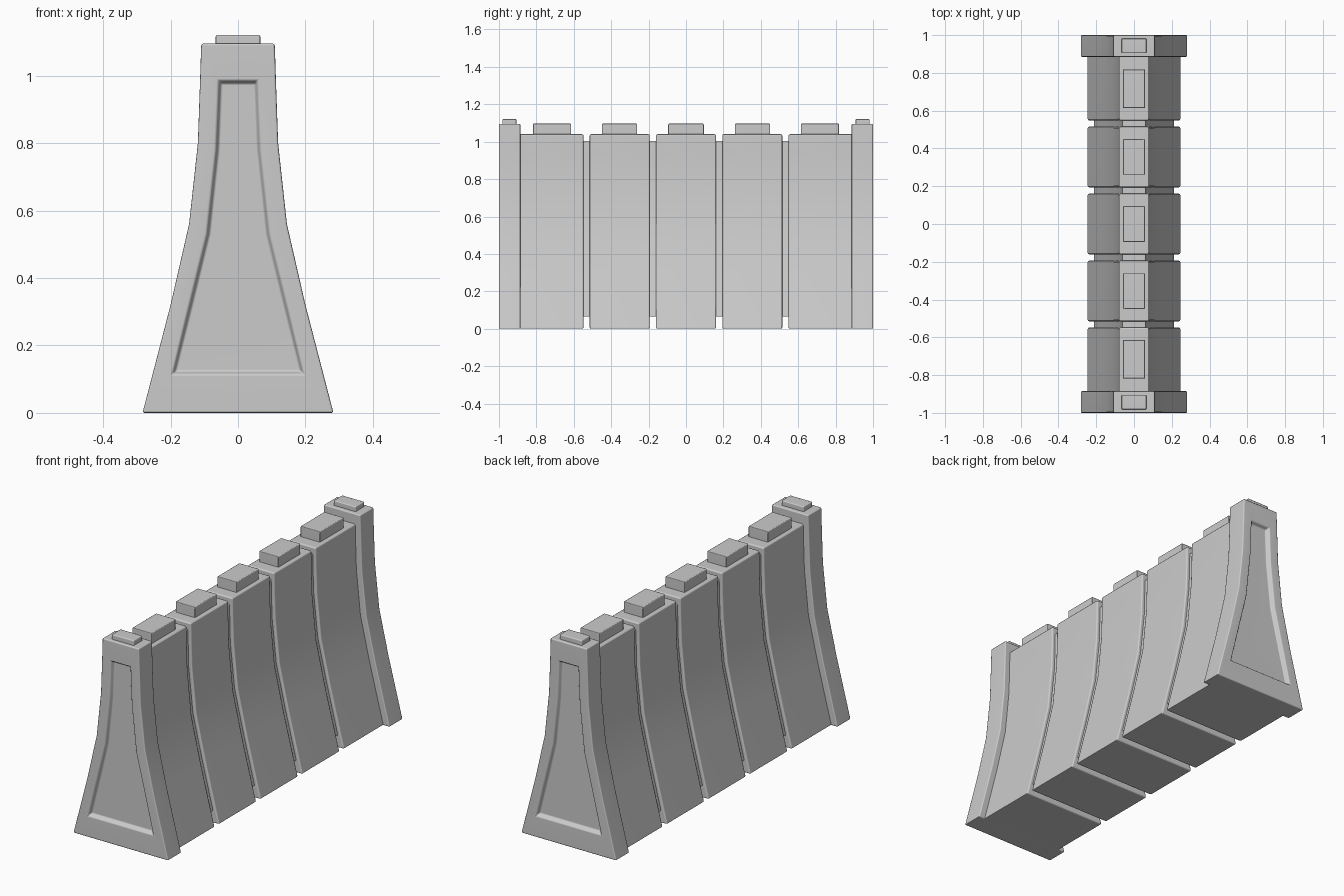
import bpy, bmesh, math

if "Cube" in bpy.data.objects:
    bpy.data.objects.remove(bpy.data.objects["Cube"])

# (half width, height) pairs, bottom to top
POST = [(.283, 0), (.2, .32), (.145, .56), (.119, .8), (.113, .97), (.109, 1.095)]
PANEL = [(.194, .115), (.147, .31), (.093, .53), (.066, .78), (.061, .9), (.058, .985)]
BLOCK = [(.247, 0), (.165, .32), (.11, .56), (.086, .8), (.082, .93), (.08, 1.04)]
CORE = [(.212, .065), (.148, .32), (.092, .56), (.067, .8), (.064, .92), (.062, 1.005)]


def outline(profile):
    return [(x, z) for x, z in profile] + [(-x, z) for x, z in reversed(profile)]


def loft(name, rings, bevel=.008):
    """Skin a list of (profile, y) rings, close both ends, round hard edges."""
    bm = bmesh.new()
    loops = [[bm.verts.new((x, y, z)) for x, z in outline(p)] for p, y in rings]
    n = len(loops[0])
    for a, b in zip(loops, loops[1:]):
        for i in range(n):
            j = (i + 1) % n
            bm.faces.new((a[i], a[j], b[j], b[i]))
    bm.faces.new(loops[0])
    bm.faces.new(loops[-1][::-1])
    bmesh.ops.recalc_face_normals(bm, faces=bm.faces[:])
    if bevel:
        hard = [e for e in bm.edges if e.calc_face_angle(0) > math.radians(40)]
        bmesh.ops.bevel(bm, geom=hard, offset=bevel, segments=2, profile=.5,
                        affect='EDGES', clamp_overlap=True)
    mesh = bpy.data.meshes.new(name)
    bm.to_mesh(mesh)
    bm.free()
    ob = bpy.data.objects.new(name, mesh)
    bpy.context.collection.objects.link(ob)
    bpy.ops.object.select_all(action='DESELECT')
    ob.select_set(True)
    bpy.context.view_layer.objects.active = ob
    bpy.ops.object.shade_smooth_by_angle(angle=math.radians(50))
    ob.modifiers.new("even_shading", 'WEIGHTED_NORMAL').keep_sharp = True
    return ob


def cap(name, half, y0, y1, z0, z1, bevel):
    return loft(name, [([(half, z0), (half, z1)], y0), ([(half, z0), (half, z1)], y1)], bevel)


# End posts with a sunken panel on the outer face, and a low cap
floor = [(x - .008, z) for x, z in PANEL]
floor[0] = (floor[0][0], .123)
floor[-1] = (floor[-1][0], .977)
for s, side in ((-1, "front"), (1, "back")):
    loft(side + "_post", [(POST, s * .885), (POST, s), (PANEL, s), (floor, s * .978)], .006)
    cap(side + "_post_cap", .066, s * .907, s * .982, 1.07, 1.121, .005)

# Wall blocks, each with a raised cap
spans = [(-.9, -.548, -.818, -.614), (-.515, -.194, -.45, -.261), (-.161, .161, -.095, .095),
         (.194, .515, .261, .45), (.548, .9, .614, .818)]
for i, (a, b, c, d) in enumerate(spans, 1):
    loft(f"wall_block_{i}", [(BLOCK, a), (BLOCK, b)])
    cap(f"block_cap_{i}", .058, c, d, 1.02, 1.096, .004)

# Inner core seen in the joints between the blocks
loft("wall_core", [(CORE, -.89), (CORE, .89)], .006)
